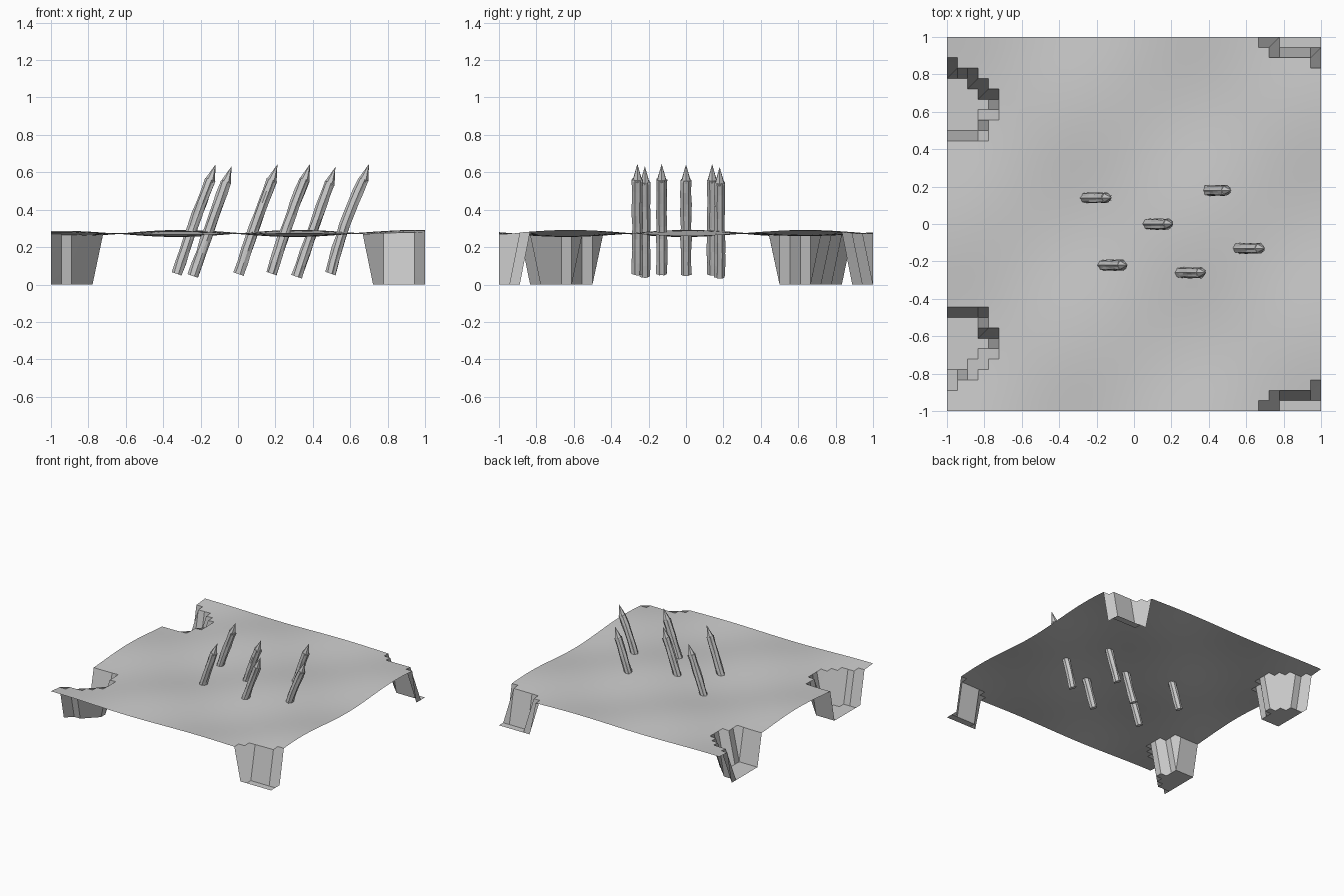
import bpy, bmesh, math, random
from mathutils import Matrix, Vector

if "Cube" in bpy.data.objects:
    bpy.data.objects.remove(bpy.data.objects["Cube"])

random.seed(4)
N = 36                      # ground cells per side
STEP = 2 / N

# Sunken grid points counted from the outer edge: row -> furthest column
LEFT_PIT = {3: 0, 4: 2, 5: 3, 6: 4, 7: 4, 8: 3, 9: 3}
RIGHT_PIT = {0: 5, 1: 4, 2: 0}


def ground_z(x, y):
    return 0.273 + 0.017 * math.sin(5 * x) * math.cos(5 * y) + 0.003 * math.sin(2 * (x + y))


def sunken(i, j):
    row = min(j, N - j)     # pits mirror front to back
    return i <= LEFT_PIT.get(row, -1) or N - i <= RIGHT_PIT.get(row, -1)


def finish(bm, name):
    bmesh.ops.recalc_face_normals(bm, faces=bm.faces)
    mesh = bpy.data.meshes.new(name)
    bm.to_mesh(mesh)
    bm.free()
    obj = bpy.data.objects.new(name, mesh)
    bpy.context.collection.objects.link(obj)
    return obj


# Ground sheet with pits dropping to z = 0 near the corners
bm = bmesh.new()
grid = []
for j in range(N + 1):
    y = -1 + j * STEP
    grid.append([bm.verts.new((-1 + i * STEP, y,
                 0 if sunken(i, j) else ground_z(-1 + i * STEP, y)))
                 for i in range(N + 1)])
for j in range(N):
    for i in range(N):
        bm.faces.new((grid[j][i], grid[j][i + 1], grid[j + 1][i + 1], grid[j + 1][i]))
ground = finish(bm, "ground")
bpy.context.view_layer.objects.active = ground
ground.select_set(True)
bpy.ops.object.shade_smooth_by_angle(angle=math.radians(30))


def ring(bm, z, radii, offset=0.0):
    n = len(radii)
    return [bm.verts.new((offset + r * math.cos(2 * math.pi * k / n),
                          r * math.sin(2 * math.pi * k / n), z))
            for k, r in enumerate(radii)]


def stake(name, base, bow):
    tilt = Matrix.Translation(base) @ Matrix.Rotation(math.radians(19.3), 4, 'Y')
    bm = bmesh.new()
    # rough, grooved wooden shaft
    sides, levels, length = 14, 9, 0.535
    bark = [0.0275 + (0.002 if k % 2 else -0.002) for k in range(sides)]
    prev = None
    for s in range(levels):
        t = s / (levels - 1)
        radii = [r + random.uniform(-0.003, 0.003) for r in bark]
        cur = ring(bm, t * length, radii, -bow * math.sin(math.pi * t))
        if prev:
            for k in range(sides):
                m = (k + 1) % sides
                bm.faces.new((prev[k], prev[m], cur[m], cur[k]))
        else:
            bm.faces.new(cur)
        prev = cur
    bm.faces.new(prev)
    # sharpened six-sided point
    foot = ring(bm, 0.525, [0.029] * 6)
    tip = bm.verts.new((0, 0, 0.622))
    for k in range(6):
        bm.faces.new((foot[k], foot[(k + 1) % 6], tip))
    bm.faces.new(foot)
    bmesh.ops.transform(bm, matrix=tilt, verts=bm.verts)
    return finish(bm, name)


# Six leaning stakes: tip x, y, tip height, bow
STAKES = [(-0.12, 0.14, 0.643, 0.004), (-0.035, -0.22, 0.632, 0.0),
          (0.21, 0.0, 0.642, 0.004), (0.385, -0.26, 0.645, 0.006),
          (0.52, 0.18, 0.628, 0.002), (0.70, -0.13, 0.645, 0.014)]
for n, (x, y, z, bow) in enumerate(STAKES, 1):
    stake(f"stake_{n}", Vector((x - 0.205, y, z - 0.587)), bow)
